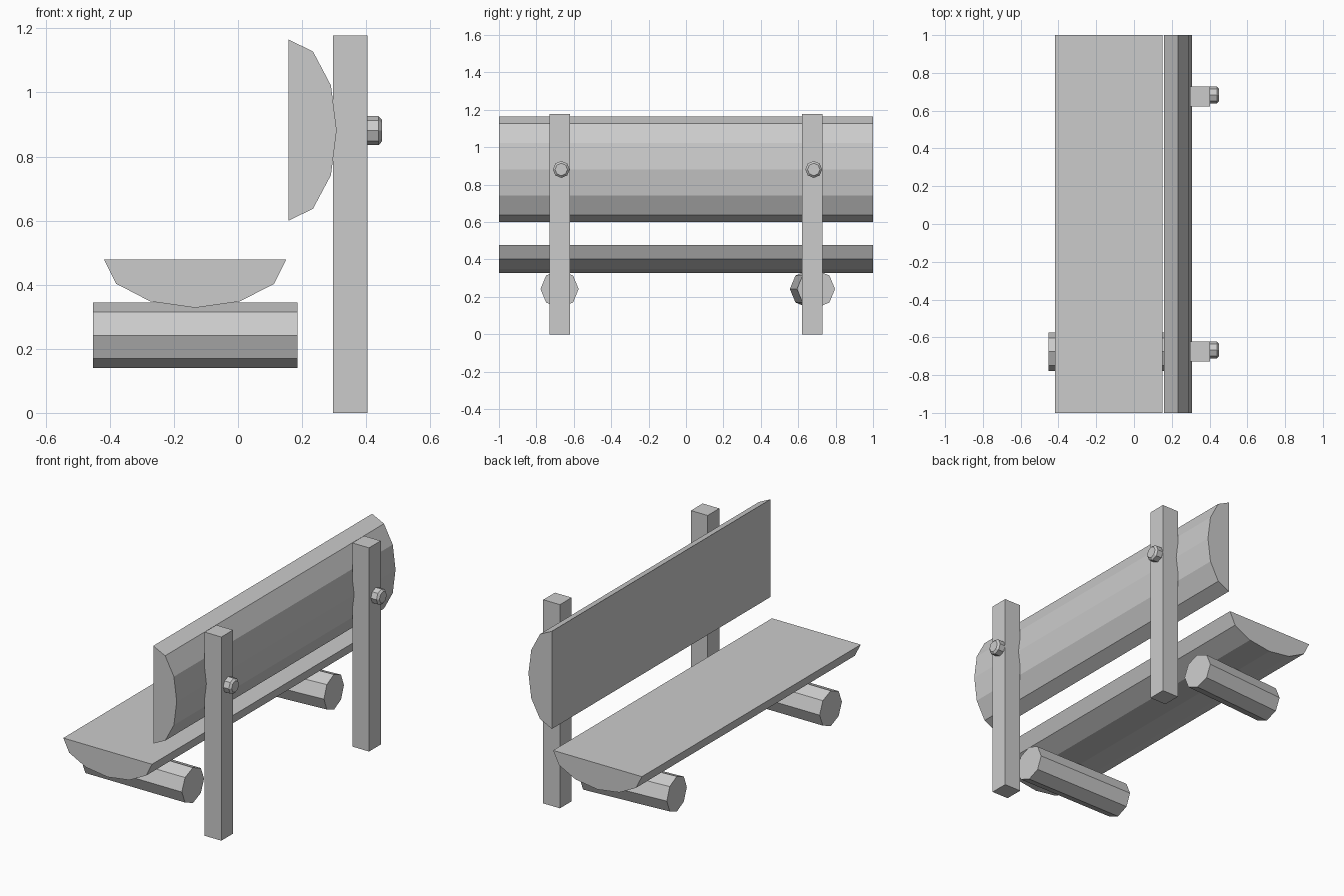
import bpy, bmesh
from math import radians
from mathutils import Matrix

if "Cube" in bpy.data.objects:
    bpy.data.objects.remove(bpy.data.objects["Cube"])


def finish(name, bm):
    bmesh.ops.recalc_face_normals(bm, faces=bm.faces[:])
    me = bpy.data.meshes.new(name)
    bm.to_mesh(me)
    bm.free()
    ob = bpy.data.objects.new(name, me)
    bpy.context.collection.objects.link(ob)
    return ob


def plank(name, profile):
    """Split log: an x/z profile extruded along y from -1 to 1."""
    bm = bmesh.new()
    face = bm.faces.new([bm.verts.new((x, -1, z)) for x, z in profile])
    ext = bmesh.ops.extrude_face_region(bm, geom=[face], use_keep_orig=True)
    moved = [g for g in ext["geom"] if isinstance(g, bmesh.types.BMVert)]
    bmesh.ops.translate(bm, verts=moved, vec=(0, 2, 0))
    return finish(name, bm)


def rod(name, center, radius, length, turn=0.0, end_bevel=0.0):
    """Eight-sided rod along x, optionally turned about z, bevelled at +x end."""
    bm = bmesh.new()
    bmesh.ops.create_cone(bm, cap_ends=True, segments=8, radius1=radius,
                          radius2=radius, depth=length,
                          matrix=Matrix.Rotation(radians(90), 4, 'Y'))
    if end_bevel:
        rim = [e for e in bm.edges if all(v.co.x > 0 for v in e.verts)]
        bmesh.ops.bevel(bm, geom=rim, offset=end_bevel, segments=1,
                        affect='EDGES')
    ob = finish(name, bm)
    ob.location = center
    ob.rotation_euler.z = radians(turn)
    return ob


def post(name, y):
    bm = bmesh.new()
    bmesh.ops.create_cube(bm, size=1, matrix=Matrix.Translation((0.35, y, 0.589))
                          @ Matrix.Diagonal((0.107, 0.107, 1.178, 1)))
    return finish(name, bm)


# Seat and backrest: half logs with flat sitting faces
plank("seat", [(-0.418, 0.478), (0.15, 0.478), (0.113, 0.403), (0.006, 0.348),
               (-0.134, 0.328), (-0.274, 0.348), (-0.38, 0.403)])
plank("backrest", [(0.158, 1.165), (0.234, 1.128), (0.29, 1.022), (0.308, 0.882),
                   (0.29, 0.742), (0.234, 0.637), (0.158, 0.6)])

# Round logs under the seat, one shorter and slightly turned
rod("right_support_log", (-0.134, -0.676, 0.242), 0.102, 0.638)
rod("left_support_log", (-0.137, 0.676, 0.242), 0.102, 0.53, turn=4.1)

# Rear posts and their bolts
for side, y, bolt_y in (("right", -0.675, -0.667), ("left", 0.675, 0.683)):
    post(side + "_post", y)
    rod(side + "_bolt", (0.42, bolt_y, 0.881), 0.045, 0.06, end_bevel=0.011)
